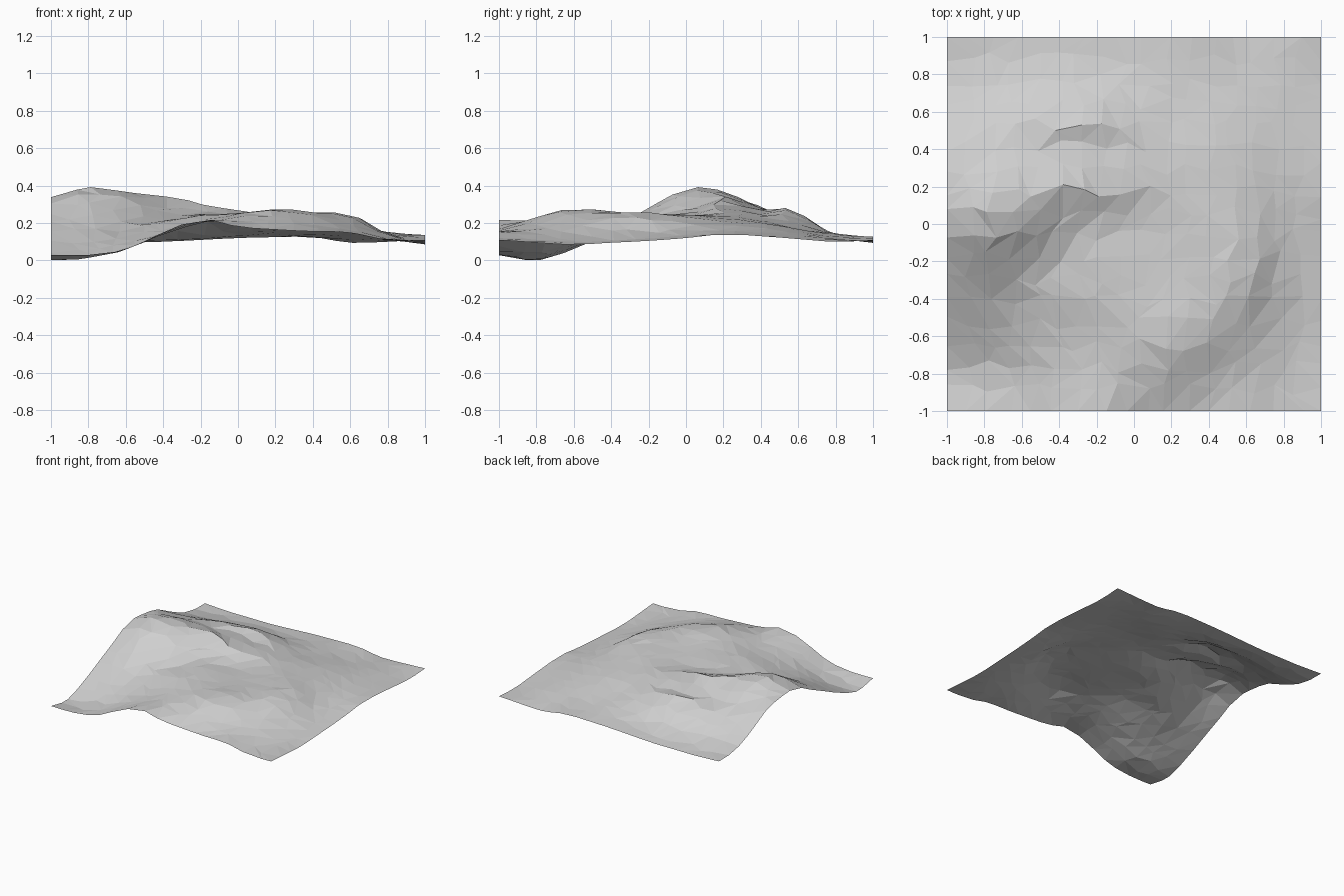
import bpy, bmesh, math, random

if "Cube" in bpy.data.objects:
    bpy.data.objects.remove(bpy.data.objects["Cube"])

random.seed(4)

# Survey heights in hundredths; rows run front to back, columns left to right, 0.2 apart
SURVEY = [
    [3, 3, 6, 15, 22, 18, 16.5, 15.5, 15, 11, 11],
    [0, 1, 6, 14, 20, 22.5, 23, 19, 15, 11, 9.5],
    [6, 8, 11, 15.5, 21, 25, 28, 25, 18, 12, 8.5],
    [15, 17, 16.5, 20, 24, 25, 26, 26, 23, 13, 9.5],
    [24, 28, 25, 21.5, 25, 24.5, 24.5, 25, 25, 14, 10.5],
    [33, 38.5, 35, 27, 24.5, 23.5, 24, 24.5, 22, 14.5, 12],
    [33, 37, 36, 34.5, 31, 27, 24, 22.5, 20, 15, 14],
    [29, 28, 27.5, 25, 24.5, 23.5, 21.5, 20.5, 18, 14.5, 13],
    [19, 20, 22.5, 24.5, 24.5, 20, 17, 17, 15, 13, 11.5],
    [12, 12, 13, 13.5, 13.5, 14, 14.5, 13, 12, 11.5, 10],
    [11, 10, 10, 10, 11, 12, 12.5, 12.5, 9.5, 10, 11],
]


def cubic(p, t):
    """Catmull-Rom blend of four neighbouring heights."""
    a, b, c, d = p
    return b + 0.5 * t * (c - a + t * (2*a - 5*b + 4*c - d + t * (3*(b - c) + d - a)))


def sample(row, u):
    i = min(int(u), 9)
    pts = [row[min(max(i + k, 0), 10)] for k in (-1, 0, 1, 2)]
    return cubic(pts, u - i)


def height(x, y):
    u, v = (x + 1) * 5, (y + 1) * 5
    base = max(0, sample([sample(r, u) for r in SURVEY], v)) / 100
    # narrow rear ridge, sharper than the survey spacing
    ridge = 0.032 * math.exp(-((x + 0.3) / 0.28) ** 2 - ((y - 0.5) / 0.08) ** 2)
    return base + ridge


# Irregular low-poly ground sheet
N = 17
STEP = 2 / N
bm = bmesh.new()
grid = []
for j in range(N + 1):
    line = []
    for i in range(N + 1):
        x, y = -1 + i * STEP, -1 + j * STEP
        if 0 < i < N:
            x += random.uniform(-0.3, 0.3) * STEP
        if 0 < j < N:
            y += random.uniform(-0.3, 0.3) * STEP
        line.append(bm.verts.new((x, y, height(x, y))))
    grid.append(line)

# Split each cell along its flatter diagonal
for j in range(N):
    for i in range(N):
        a, b = grid[j][i], grid[j][i + 1]
        c, d = grid[j + 1][i + 1], grid[j + 1][i]
        if abs(a.co.z - c.co.z) < abs(b.co.z - d.co.z):
            bm.faces.new((a, b, c))
            bm.faces.new((a, c, d))
        else:
            bm.faces.new((a, b, d))
            bm.faces.new((b, c, d))

mesh = bpy.data.meshes.new("terrain")
bm.to_mesh(mesh)
bm.free()
terrain = bpy.data.objects.new("terrain", mesh)
bpy.context.collection.objects.link(terrain)

# Plain grey rock
rock = bpy.data.materials.new("grey_rock")
rock.diffuse_color = (0.63, 0.63, 0.63, 1)
rock.use_nodes = True
rock.node_tree.nodes["Principled BSDF"].inputs["Base Color"].default_value = rock.diffuse_color
mesh.materials.append(rock)
